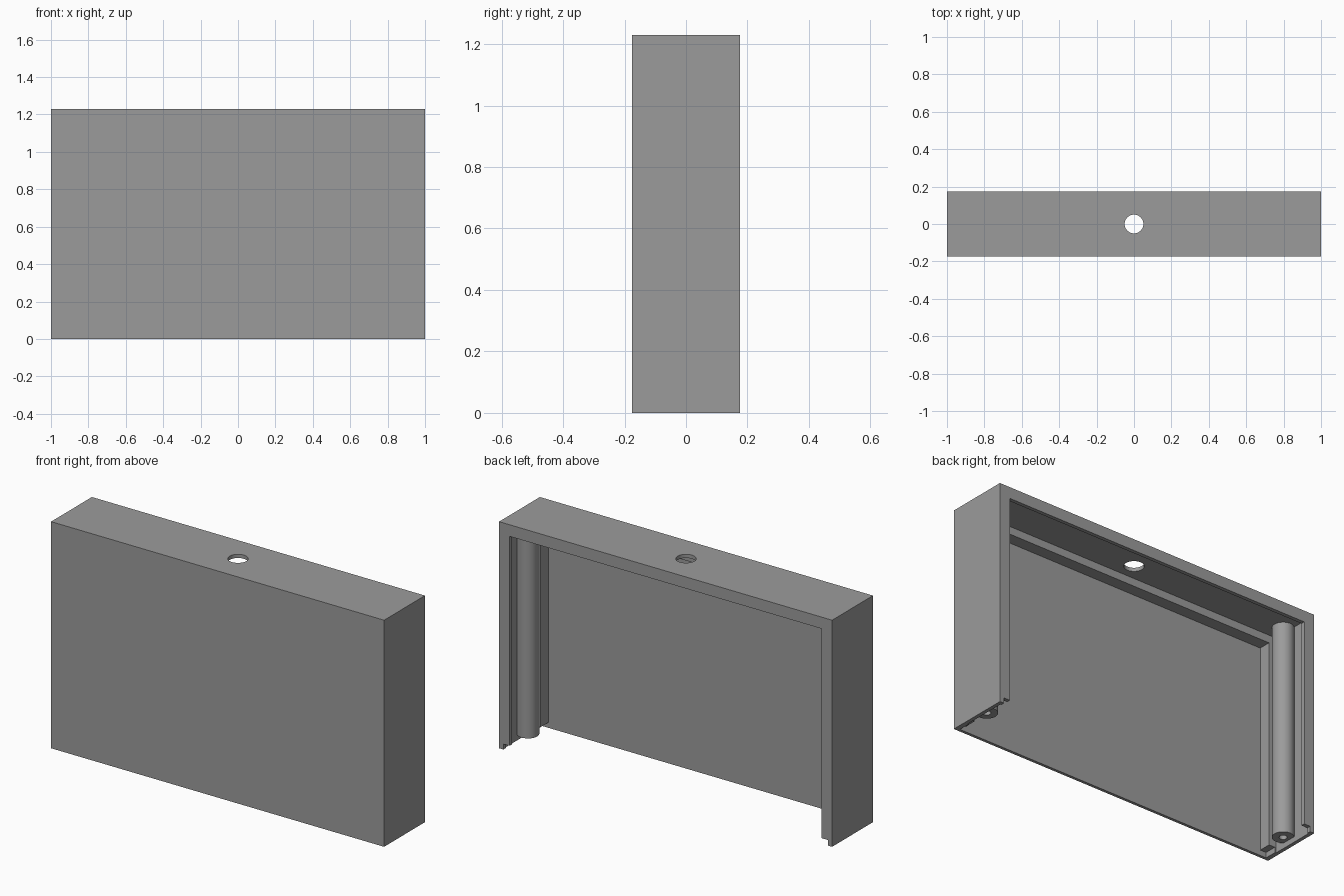
import bpy

if "Cube" in bpy.data.objects:
    bpy.data.objects.remove(bpy.data.objects["Cube"])

W, D, H = 2.0, 0.35, 1.23      # overall size
SHELL, RIM = 0.02, 0.063       # thin outer skin, width of the inner rims
BACK, FRONT = D / 2, -D / 2

grey = bpy.data.materials.new("plain_grey")
grey.diffuse_color = (0.33, 0.33, 0.33, 1)
grey.use_nodes = True
grey.node_tree.nodes["Principled BSDF"].inputs["Base Color"].default_value = grey.diffuse_color


def box(name, inset, y0, y1, z0, z1):
    """Box centred on x, inset from the overall width."""
    bpy.ops.mesh.primitive_cube_add(size=1, location=(0, (y0 + y1) / 2, (z0 + z1) / 2))
    ob = bpy.context.object
    ob.name = name
    ob.scale = (W - 2 * inset, y1 - y0, z1 - z0)
    bpy.ops.object.transform_apply(location=True, rotation=False, scale=True)
    return ob


def rod(name, r, x, y, z0, z1):
    bpy.ops.mesh.primitive_cylinder_add(vertices=48, radius=r, depth=z1 - z0, location=(x, y, (z0 + z1) / 2))
    ob = bpy.context.object
    ob.name = name
    return ob


def combine(target, tool, op):
    mod = target.modifiers.new(op.lower(), 'BOOLEAN')
    mod.operation, mod.object, mod.solver = op, tool, 'EXACT'
    bpy.context.view_layer.objects.active = target
    bpy.ops.object.modifier_apply(modifier=mod.name)
    bpy.data.objects.remove(tool, do_unlink=True)


# Outer case
case = box("case", 0, FRONT, BACK, 0, H)
case.data.materials.append(grey)

# Opening through the back and bottom, leaving the rims and the front panel
combine(case, box("opening", RIM, FRONT + 0.016, 1, -1, H - RIM), 'DIFFERENCE')

# Wide chamber between the back lip and the front rim
combine(case, box("chamber", SHELL, BACK - 0.267, BACK - 0.021, -1, H - SHELL), 'DIFFERENCE')

# Screw posts against the side walls
POST_X, POST_Y = W / 2 - 0.057, BACK - 0.1675
for s in (-1, 1):
    combine(case, rod("post", 0.055, s * POST_X, POST_Y, 0.03, H - 0.01), 'UNION')

# Rebate around the bottom rim, open at the back
combine(case, box("rim_rebate", 0.026, FRONT + 0.016, 1, -1, 0.03), 'DIFFERENCE')

# Screw holes in the posts and the cable hole in the top
for s in (-1, 1):
    combine(case, rod("screw_hole", 0.02, s * POST_X, POST_Y, -0.1, 0.4), 'DIFFERENCE')
combine(case, rod("cable_hole", 0.05, 0, 0, H - 0.2, H + 0.2), 'DIFFERENCE')

bpy.ops.object.select_all(action='DESELECT')
case.select_set(True)
bpy.context.view_layer.objects.active = case
bpy.ops.object.shade_smooth_by_angle()
